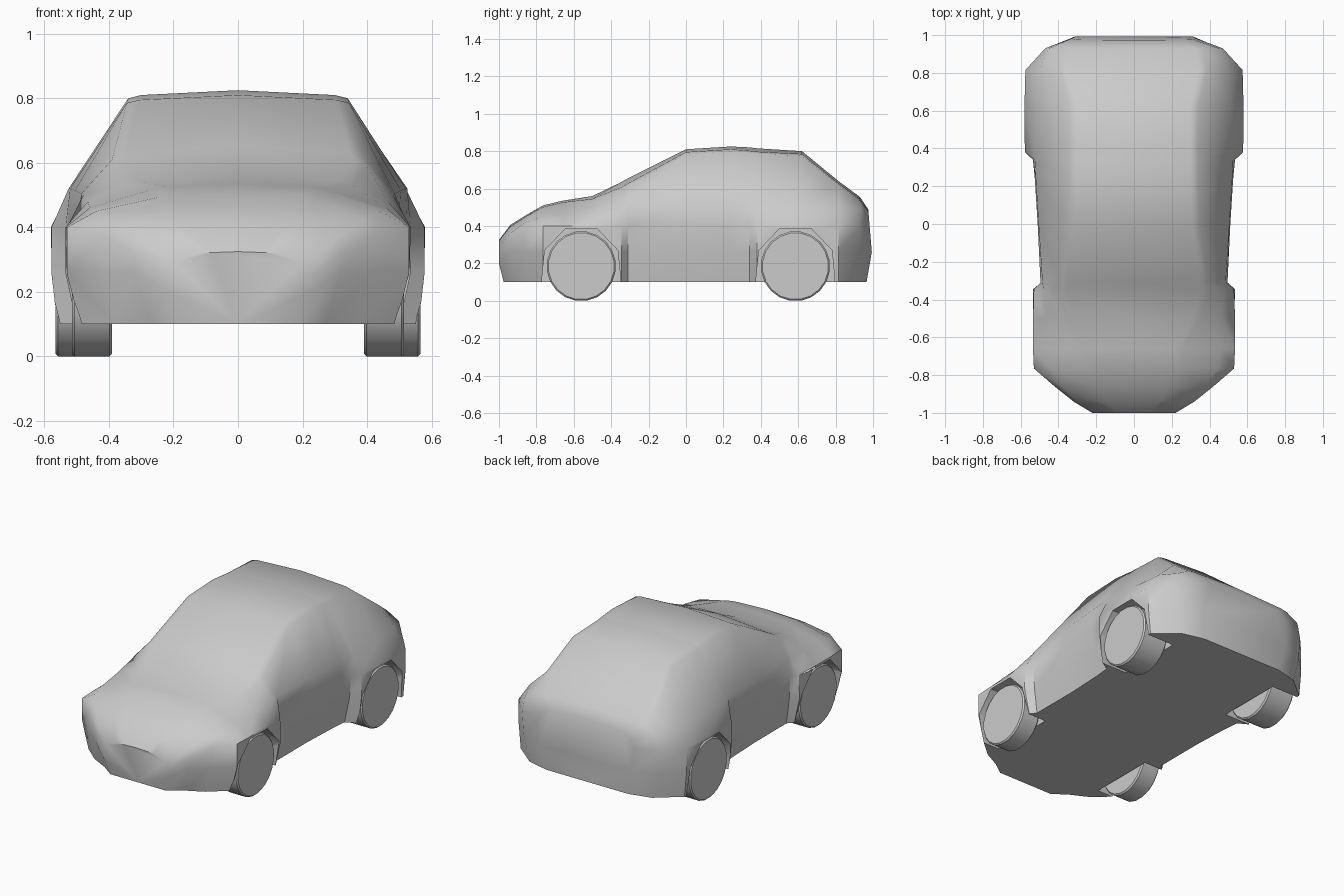
import bpy, bmesh, math

if "Cube" in bpy.data.objects:
    bpy.data.objects.remove(bpy.data.objects["Cube"])

# Cross-section stations along the body:
# y, sill w, lower w, upper w, shoulder w, shoulder z, roof edge w, roof edge z, centre z
STATIONS = [
    (-1.00, .19, .22, .22, .20, .29, .12, .32, .325),
    (-.94, .27, .32, .32, .30, .36, .18, .395, .405),
    (-.86, .38, .42, .42, .38, .42, .22, .445, .455),
    (-.765, .49, .53, .53, .44, .45, .24, .495, .51),
    (-.66, .505, .535, .535, .46, .46, .26, .52, .535),
    (-.50, .505, .535, .535, .465, .48, .35, .535, .56),
    (-.345, .50, .535, .53, .48, .50, .40, .59, .635),
    (-.31, .47, .49, .495, .485, .505, .39, .61, .655),
    (.00, .47, .50, .51, .505, .515, .345, .785, .81),
    (.24, .48, .51, .525, .52, .52, .34, .80, .825),
    (.34, .49, .525, .535, .525, .52, .34, .79, .82),
    (.38, .56, .578, .578, .525, .51, .34, .785, .815),
    (.62, .56, .58, .58, .52, .51, .34, .775, .80),
    (.815, .56, .575, .575, .50, .51, .385, .62, .64),
    (.93, .42, .46, .47, .45, .49, .37, .535, .555),
    (.99, .28, .31, .33, .31, .45, .28, .475, .49),
]


def add_object(name, bm):
    bmesh.ops.recalc_face_normals(bm, faces=bm.faces[:])
    mesh = bpy.data.meshes.new(name)
    bm.to_mesh(mesh)
    bm.free()
    ob = bpy.data.objects.new(name, mesh)
    bpy.context.collection.objects.link(ob)
    return ob


def activate(ob):
    bpy.ops.object.select_all(action='DESELECT')
    ob.select_set(True)
    bpy.context.view_layer.objects.active = ob


def section(st):
    y, wb, wm, wk, ws, zs, wr, zr, zt = st
    half = [(wb, .10), (wm, min(.26, zs - .09)), (wk, min(.40, zs - .04)),
            (ws, zs), (wr, zr), (wr - .04, zr + .4 * (zt - zr))]
    ring = [(0, .10)] + half + [(0, zt)] + [(-x, z) for x, z in reversed(half)]
    out = []
    for x, z in ring:
        # bumpers tuck in at the bottom, tail leans back toward its base
        yy = y
        if abs(y) > .93:
            yy = y * .975 if z < .15 else y
            if y > .95 and z > .15:
                yy = 1.0 - .025 * (z - .18) / .3
        out.append((x, yy, z))
    return out


def prism(name, pts, x0, x1):
    bm = bmesh.new()
    a = [bm.verts.new((x0, y, z)) for y, z in pts]
    b = [bm.verts.new((x1, y, z)) for y, z in pts]
    bm.faces.new(a)
    bm.faces.new(b)
    n = len(pts)
    for i in range(n):
        j = (i + 1) % n
        bm.faces.new((a[i], a[j], b[j], b[i]))
    return add_object(name, bm)


# Body shell lofted through the stations
bm = bmesh.new()
rings = [[bm.verts.new(p) for p in section(s)] for s in STATIONS]
for r0, r1 in zip(rings, rings[1:]):
    n = len(r0)
    for i in range(n):
        j = (i + 1) % n
        bm.faces.new((r0[i], r0[j], r1[j], r1[i]))
bm.faces.new(rings[0])
bm.faces.new(rings[-1])
body = add_object("car_body", bm)

# Faceted wheel arches cut out of the body
ARCH = [(-.21, .0), (-.21, .12), (-.195, .27), (-.085, .385),
        (.085, .385), (.195, .27), (.21, .12), (.21, .0)]
AXLES = [("front", -.56, .515), ("rear", .585, .565)]
for label, yc, outer in AXLES:
    for side in (-1, 1):
        cut = prism("arch_cutter", [(yc + y, z) for y, z in ARCH], side * .375, side * .8)
        mod = body.modifiers.new("arch", 'BOOLEAN')
        mod.operation = 'DIFFERENCE'
        mod.solver = 'EXACT'
        mod.object = cut
        activate(body)
        bpy.ops.object.modifier_apply(modifier=mod.name)
        bpy.data.objects.remove(cut)
activate(body)
bpy.ops.object.shade_smooth_by_angle(angle=math.radians(42))

# Wheels
for label, yc, outer in AXLES:
    for side in (-1, 1):
        pts = [(yc + .185 * math.cos(math.tau * (i + .5) / 20),
                .185 + .187 * math.sin(math.tau * (i + .5) / 20)) for i in range(20)]
        wheel = prism(f"{label}_wheel_{'left' if side < 0 else 'right'}",
                      pts, side * .39, side * outer)
        bev = wheel.modifiers.new("tyre_edge", 'BEVEL')
        bev.width = .008
        bev.segments = 1
        bev.limit_method = 'ANGLE'
        bev.angle_limit = math.radians(60)
        activate(wheel)
        bpy.ops.object.shade_smooth_by_angle(angle=math.radians(35))
